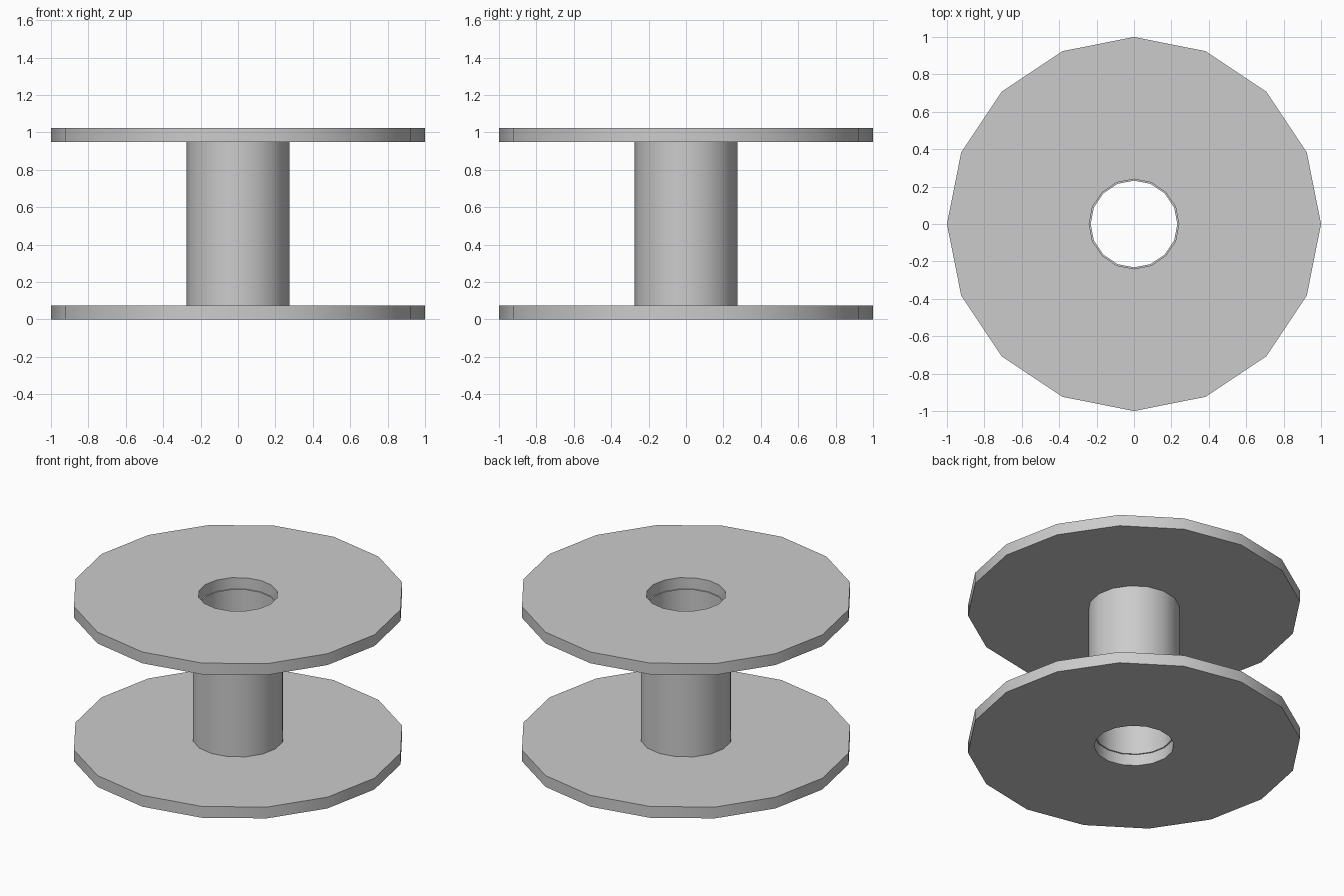
import bpy
import bmesh
from math import cos, sin, tau, radians

SIDES = 16
HEIGHT = 1.025
FLANGE = 0.075

cube = bpy.data.objects.get("Cube")
if cube:
    bpy.data.objects.remove(cube, do_unlink=True)

# Single grey plastic
grey = bpy.data.materials.new("plain_grey")
grey.use_nodes = True
colour = (0.6, 0.6, 0.6, 1)
grey.diffuse_color = colour
grey.node_tree.nodes["Principled BSDF"].inputs["Base Color"].default_value = colour


def ring(name, outer, inner, bottom, top):
    """Hollow disc or tube: a rectangular section carried round the z axis."""
    bm = bmesh.new()
    section = [(outer, bottom), (outer, top), (inner, top), (inner, bottom)]
    loops = []
    for i in range(SIDES):
        a = tau * i / SIDES
        loops.append([bm.verts.new((r * cos(a), r * sin(a), z)) for r, z in section])
    for i in range(SIDES):
        here, after = loops[i], loops[(i + 1) % SIDES]
        for j in range(len(section)):
            k = (j + 1) % len(section)
            bm.faces.new((here[j], after[j], after[k], here[k]))
    bmesh.ops.recalc_face_normals(bm, faces=bm.faces)
    mesh = bpy.data.meshes.new(name)
    bm.to_mesh(mesh)
    bm.free()
    mesh.materials.append(grey)
    obj = bpy.data.objects.new(name, mesh)
    bpy.context.collection.objects.link(obj)
    bpy.ops.object.select_all(action="DESELECT")
    obj.select_set(True)
    bpy.context.view_layer.objects.active = obj
    bpy.ops.object.shade_smooth_by_angle(angle=radians(30))
    return obj


# Two flanges with the hollow core between them
ring("bottom_flange", 1.0, 0.24, 0, FLANGE)
ring("top_flange", 1.0, 0.24, HEIGHT - FLANGE, HEIGHT)
ring("core_tube", 0.275, 0.232, FLANGE, HEIGHT - FLANGE)
